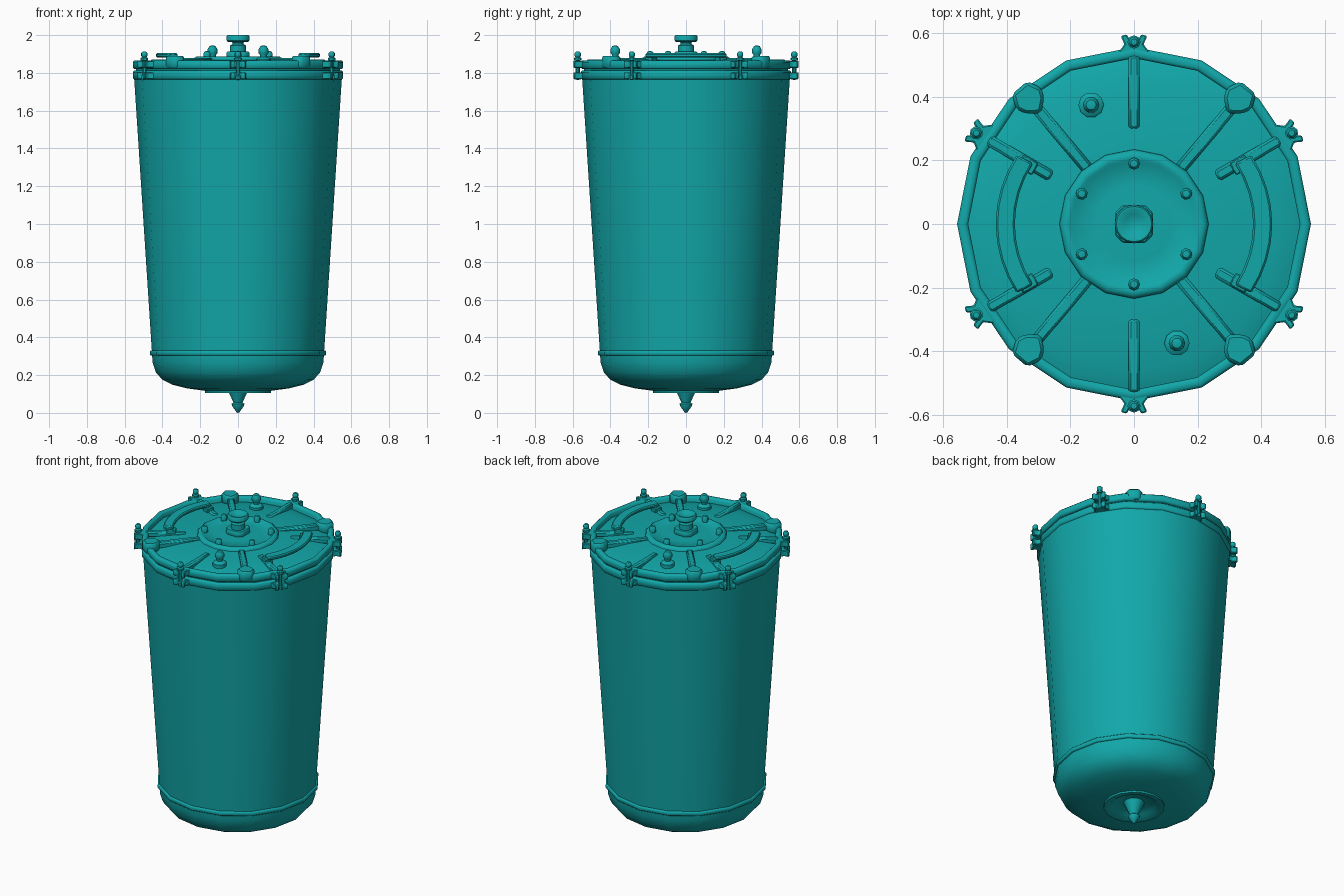
import bpy, bmesh
from math import cos, sin, pi, radians
from mathutils import Matrix, Vector

if "Cube" in bpy.data.objects:
    bpy.data.objects.remove(bpy.data.objects["Cube"])

TEAL = (0.006, 0.39, 0.40, 1.0)
teal = bpy.data.materials.new("teal enamel")
teal.use_nodes = True
teal.diffuse_color = TEAL
teal.node_tree.nodes["Principled BSDF"].inputs["Base Color"].default_value = TEAL


def finish(name, bm, matrix=Matrix(), angle=40):
    bmesh.ops.recalc_face_normals(bm, faces=bm.faces)
    mesh = bpy.data.meshes.new(name)
    bm.to_mesh(mesh)
    bm.free()
    mesh.transform(matrix)
    mesh.materials.append(teal)
    obj = bpy.data.objects.new(name, mesh)
    bpy.context.collection.objects.link(obj)
    bpy.ops.object.select_all(action="DESELECT")
    obj.select_set(True)
    bpy.context.view_layer.objects.active = obj
    bpy.ops.object.shade_smooth_by_angle(angle=radians(angle))
    return obj


def lathe(name, profile, sides=16, matrix=Matrix(), closed=False, angle=40):
    """Revolve (radius, height) points around z."""
    bm = bmesh.new()
    rings = []
    for r, z in profile:
        if r == 0:
            rings.append([bm.verts.new((0, 0, z))] * sides)
        else:
            rings.append([bm.verts.new((r * cos(2 * pi * i / sides),
                                        r * sin(2 * pi * i / sides), z))
                          for i in range(sides)])
    if closed:
        rings.append(rings[0])
    for low, high in zip(rings, rings[1:]):
        for i in range(sides):
            j = (i + 1) % sides
            corners = list(dict.fromkeys((low[i], low[j], high[j], high[i])))
            bm.faces.new(corners)
    return finish(name, bm, matrix, angle)


def prism(name, outline, z0, z1, matrix=Matrix(), bevel=0.005):
    """Extrude a flat outline upwards and soften its edges."""
    bm = bmesh.new()
    face = bm.faces.new([bm.verts.new((x, y, z0)) for x, y in outline])
    top = bmesh.ops.extrude_face_region(bm, geom=[face])["geom"]
    bmesh.ops.translate(bm, vec=(0, 0, z1 - z0),
                        verts=[v for v in top if isinstance(v, bmesh.types.BMVert)])
    bmesh.ops.recalc_face_normals(bm, faces=bm.faces)
    if bevel:
        bmesh.ops.bevel(bm, geom=list(bm.edges), offset=bevel, segments=1,
                        affect="EDGES", clamp_overlap=True)
    return finish(name, bm, matrix)


def rectangle(x0, x1, half):
    return [(x0, -half), (x1, -half), (x1, half), (x0, half)]


def around(degrees):
    return Matrix.Rotation(radians(degrees), 4, "Z")


def at(x, y, z=0):
    return Matrix.Translation(Vector((x, y, z)))


def band(name, r0, r1, z0, z1, c):
    """Ring with chamfered edges."""
    lathe(name, [(r0, z0), (r1 - c, z0), (r1, z0 + c), (r1, z1 - c),
                 (r1 - c, z1), (r0 + c, z1), (r0, z1 - c)], closed=True, angle=50)


# Tapered vessel, bottom bowl and seam band
lathe("vessel_wall", [(0.455, 0.31), (0.55, 1.775)])
lathe("bottom_bowl", [(0.455, 0.32), (0.453, 0.27), (0.435, 0.215), (0.40, 0.175),
                      (0.35, 0.15), (0.27, 0.13), (0.175, 0.117), (0.175, 0.106),
                      (0.145, 0.106), (0.12, 0.125), (0.06, 0.135), (0, 0.135)])
band("bottom_seam_band", 0.44, 0.466, 0.303, 0.33, 0.005)

# Drain spout under the bowl
lathe("drain_spout", [(0, 0.14), (0.06, 0.135), (0.047, 0.105), (0.024, 0.055),
                      (0.034, 0.048), (0.032, 0.038), (0.008, 0.004), (0, 0)], 12)

# Rims and domed lid
band("lower_rim", 0.52, 0.557, 1.765, 1.812, 0.008)
lathe("rim_gasket", [(0.54, 1.805), (0.54, 1.828)])
band("upper_rim", 0.522, 0.557, 1.82, 1.865, 0.008)
lathe("lid_dome", [(0.54, 1.825), (0.525, 1.832), (0.46, 1.846), (0.36, 1.859),
                   (0.24, 1.868), (0, 1.872)])

# Hub plate with stepped border
lathe("hub_plate", [(0.236, 1.86), (0.234, 1.876), (0.222, 1.886), (0.205, 1.886),
                    (0.196, 1.878), (0.12, 1.882), (0, 1.884)], angle=50)

# Centre knob with dished top
prism("knob_base", [(0.06, 0.035), (0.035, 0.06), (-0.035, 0.06), (-0.06, 0.035),
                    (-0.06, -0.035), (-0.035, -0.06), (0.035, -0.06), (0.06, -0.035)],
      1.875, 1.912)
lathe("knob", [(0.042, 1.90), (0.042, 1.945), (0.03, 1.952), (0.03, 1.962),
               (0.055, 1.965), (0.061, 1.972), (0.061, 1.994), (0.056, 2.0),
               (0.049, 2.0), (0.03, 1.988), (0, 1.984)])

# Six-fold parts: hub bolts, short ribs, rim clamps
half_fork = [(0.53, 0.058), (0.565, 0.03), (0.592, 0.042), (0.597, 0.022),
             (0.58, 0.014)]
fork = half_fork + [(x, -y) for x, y in reversed(half_fork)]
for i in range(6):
    turn = around(30 + 60 * i)
    lathe("hub_bolt", [(0.019, 1.875), (0.019, 1.904), (0.012, 1.914), (0, 1.916)], 8,
          turn @ at(0.19, 0))
    prism("short_rib", rectangle(0.30, 0.53, 0.018), 1.835, 1.870, turn, 0.008)
    prism("clamp_upper_fork", fork, 1.826, 1.864, turn, 0.004)
    prism("clamp_lower_fork", fork, 1.767, 1.803, turn, 0.004)
    lathe("clamp_bolt", [(0, 1.762), (0.016, 1.766), (0.016, 1.785), (0.011, 1.79),
                         (0.011, 1.864), (0.021, 1.866), (0.021, 1.878), (0.012, 1.883),
                         (0.017, 1.89), (0.017, 1.904), (0.010, 1.912), (0, 1.912)], 8,
          turn @ at(0.573, 0))

# Four long ribs ending in rim lugs
lug = [(0.455, 0), (0.485, 0.038), (0.515, 0.052), (0.56, 0.032)]
lug += [(x, -y) for x, y in reversed(lug[1:])]
for angle in (50, 130, 230, 310):
    turn = around(angle)
    prism("long_rib", rectangle(0.225, 0.49, 0.019), 1.84, 1.878, turn, 0.008)
    prism("rim_lug", lug, 1.825, 1.89, turn, 0.01)

# Two relief valves
for side in (-1, 1):
    lathe("relief_valve", [(0.04, 1.84), (0.04, 1.872), (0.03, 1.88), (0.018, 1.884),
                           (0.018, 1.895), (0.026, 1.905), (0.026, 1.925),
                           (0.016, 1.942), (0, 1.946)], 10,
          at(0.135 * side, -0.375 * side))

# Two curved carrying handles on feet
for side in (0, 180):
    steps = [radians(-32 + 8 * k) for k in range(9)]
    outline = [(0.432 * cos(a) + 0.003, 0.41 * sin(a)) for a in steps]
    outline += [(0.375 * cos(a), 0.36 * sin(a)) for a in reversed(steps)]
    prism("handle_grip", outline, 1.882, 1.904, around(side), 0.006)
    for end in (-29, 29):
        prism("handle_foot", rectangle(0.355, 0.41, 0.022), 1.845, 1.886,
              around(side + end), 0.004)
